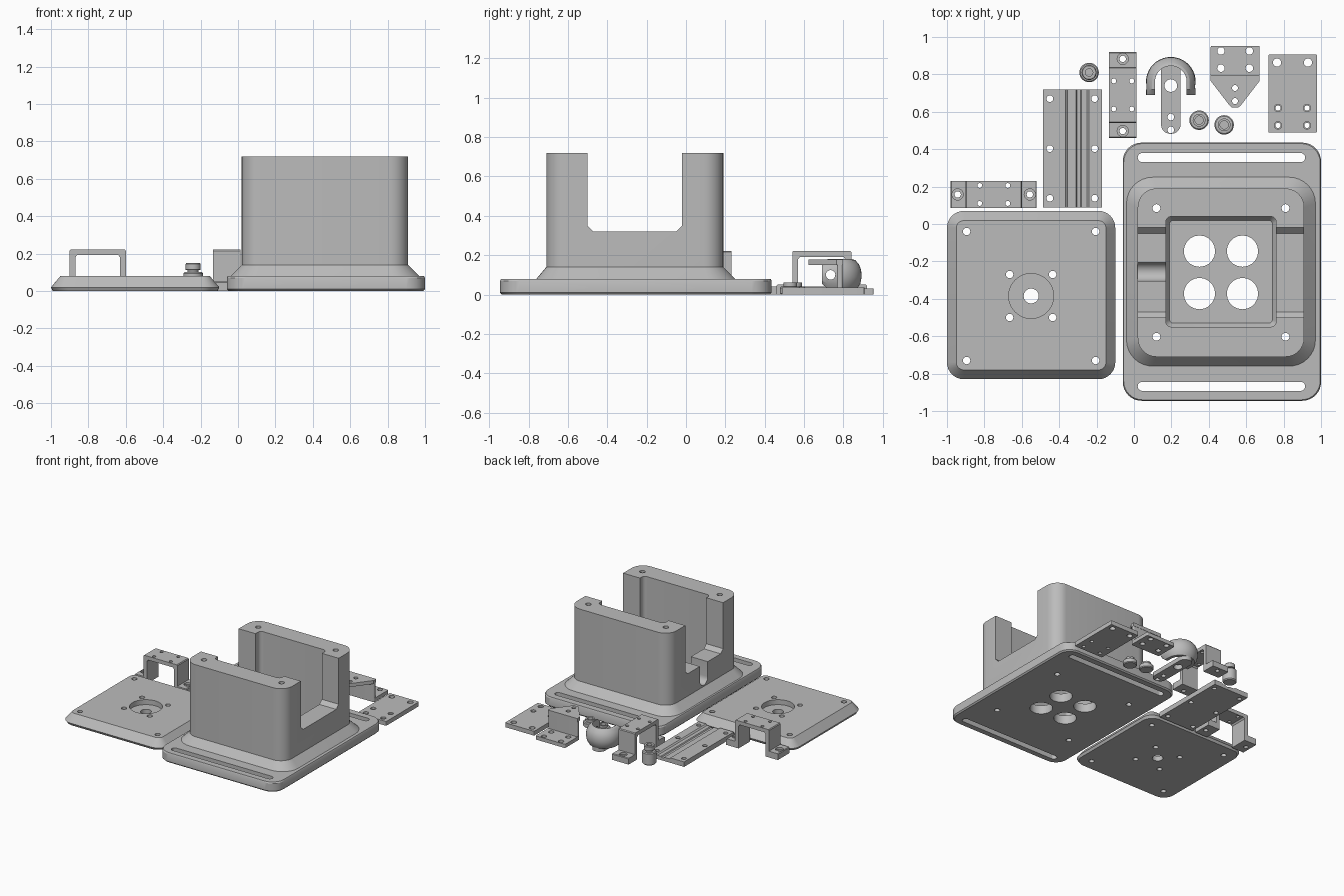
import bpy, bmesh, math

if "Cube" in bpy.data.objects:
    bpy.data.objects.remove(bpy.data.objects["Cube"])

grey = bpy.data.materials.new("plain grey")
grey.diffuse_color = (0.5, 0.5, 0.5, 1)
grey.use_nodes = True
grey.node_tree.nodes["Principled BSDF"].inputs["Base Color"].default_value = grey.diffuse_color


def make(name, rings, closed=False):
    """Solid skinned through equal-length rings of 3D points."""
    bm = bmesh.new()
    vs = [[bm.verts.new(p) for p in r] for r in rings]
    n = len(vs[0])
    for a, b in zip(vs, vs[1:]):
        for i in range(n):
            j = (i + 1) % n
            bm.faces.new((a[i], a[j], b[j], b[i]))
    bm.faces.new(vs[0])
    bm.faces.new(vs[-1])
    bmesh.ops.recalc_face_normals(bm, faces=bm.faces)
    me = bpy.data.meshes.new(name)
    bm.to_mesh(me)
    bm.free()
    ob = bpy.data.objects.new(name, me)
    bpy.context.collection.objects.link(ob)
    me.materials.append(grey)
    return ob


def rrect(x0, x1, y0, y1, r, z, n=8):
    """Rounded rectangle ring at height z."""
    pts = []
    for k, (cx, cy) in enumerate(((x1 - r, y1 - r), (x0 + r, y1 - r),
                                  (x0 + r, y0 + r), (x1 - r, y0 + r))):
        for i in range(n + 1):
            a = math.pi / 2 * (k + i / n)
            pts.append((cx + r * math.cos(a), cy + r * math.sin(a), z))
    return pts


def block(name, x0, x1, y0, y1, z0, z1, r=0.008):
    return make(name, [rrect(x0, x1, y0, y1, r, z) for z in (z0, z1)])


def prism(name, axis, pts, a, b):
    """Extrude a 2D outline along an axis from a to b."""
    place = {'x': lambda u, v, w: (w, u, v), 'y': lambda u, v, w: (u, w, v),
             'z': lambda u, v, w: (u, v, w)}[axis]
    return make(name, [[place(u, v, w) for u, v in pts] for w in (a, b)])


def rod(axis, u, v, r, a, b, n=32):
    return prism("cutter", axis, [(u + r * math.cos(i * math.tau / n),
                                   v + r * math.sin(i * math.tau / n)) for i in range(n)], a, b)


def lathe(name, x, y, prof, n=32):
    return make(name, [[(x + r * math.cos(i * math.tau / n), y + r * math.sin(i * math.tau / n), z)
                        for i in range(n)] for r, z in prof])


def finish(ob, cutters=(), joins=()):
    """Cut and join helper solids, then shade."""
    jobs = [(o, 'UNION') for o in joins] + [(o, 'DIFFERENCE') for o in cutters]
    for o, op in jobs:
        m = ob.modifiers.new("cut", 'BOOLEAN')
        m.operation, m.solver, m.object = op, 'EXACT', o
    if jobs:
        bpy.context.view_layer.update()
        dg = bpy.context.evaluated_depsgraph_get()
        me = bpy.data.meshes.new_from_object(ob.evaluated_get(dg))
        ob.modifiers.clear()
        ob.data = me
        for o, _ in jobs:
            bpy.data.objects.remove(o)
    ob.data.shade_smooth()
    ob.data.set_sharp_from_angle(angle=math.radians(28))
    return ob


def holes(pts, r, a=-0.1, b=1.0):
    return [rod('z', x, y, r, a, b, 20) for x, y in pts]


def grid(xs, ys):
    return [(x, y) for x in xs for y in ys]


# Housing: slotted base plate, flare and tall walls
housing = make("housing", [
    rrect(-0.05, 0.99, -0.935, 0.425, 0.095, 0), rrect(-0.06, 1.0, -0.945, 0.435, 0.1, 0.01),
    rrect(-0.06, 1.0, -0.945, 0.435, 0.1, 0.07), rrect(-0.055, 0.995, -0.94, 0.43, 0.1, 0.08),
    rrect(-0.04, 0.97, -0.76, 0.25, 0.14, 0.08), rrect(0.02, 0.91, -0.71, 0.19, 0.1, 0.14),
    rrect(0.02, 0.91, -0.71, 0.19, 0.1, 0.72)])
pocket = make("cutter", [rrect(0.19, 0.74, -0.53, 0.02, 0.02, 0.07),
                         rrect(0.17, 0.76, -0.55, 0.04, 0.03, 0.1),
                         rrect(0.17, 0.76, -0.55, 0.04, 0.03, 0.9)])
notch = prism("cutter", 'x', [(-0.5, 0.9), (-0.5, 0.35), (-0.47, 0.32), (-0.05, 0.32),
                              (-0.02, 0.35), (-0.02, 0.9)], -0.2, 1.2)
# Rounded cable channel in the left wall
arc = [(-0.255 + 0.05 * math.cos(math.pi + i * math.pi / 12),
        0.2 + 0.05 * math.sin(math.pi + i * math.pi / 12)) for i in range(13)]
channel = prism("cutter", 'x', [(-0.305, 0.4)] + arc + [(-0.205, 0.4)], -0.1, 0.3)
slots = [make("cutter", [rrect(0.02, 0.915, y - 0.024, y + 0.024, 0.0235, z) for z in (-0.1, 0.2)])
         for y in (0.355, -0.868)]
finish(housing, [pocket, notch, channel] + slots
       + holes(grid((0.35, 0.58), (-0.145, -0.372)), 0.084, b=0.3)
       + holes(grid((0.12, 0.81), (0.085, -0.603)), 0.021))

# Cover plate with sloped rim and centre recess
cover = make("cover_plate", [
    rrect(-0.99, -0.11, -0.82, 0.06, 0.09, 0), rrect(-1.0, -0.1, -0.83, 0.07, 0.09, 0.02),
    rrect(-0.95, -0.15, -0.78, 0.018, 0.04, 0.08)])
finish(cover, [rod('z', -0.55, -0.385, 0.12, 0.04, 0.2, 48)]
       + holes([(-0.55, -0.385)], 0.04)
       + holes(grid((-0.665, -0.435), (-0.27, -0.5)), 0.02)
       + holes(grid((-0.895, -0.205), (-0.04, -0.73)), 0.02))


def bridge(name, cx, cy, turned):
    """Bridge bracket: two feet, two legs and a drilled top."""
    half = [(0.23, 0), (0.23, 0.045), (0.225, 0.05), (0.15, 0.05), (0.15, 0.215), (0.145, 0.222)]
    inner = [(0.12, 0), (0.12, 0.18), (0.11, 0.192)]
    pts = half + [(-u, v) for u, v in half[::-1]]
    pts += [(-u, v) for u, v in inner] + inner[::-1]
    c = cy if turned else cx
    w = cx if turned else cy
    ob = prism(name, 'x' if turned else 'y', [(c + u, v) for u, v in pts], w - 0.073, w + 0.073)

    def at(us, vs):
        return [(cx + v, cy + u) if turned else (cx + u, cy + v) for u, v in grid(us, vs)]
    finish(ob, holes(at((-0.193, 0.193), (0,)), 0.017)
           + holes(at((-0.193, 0.193), (0,)), 0.03, 0.035)
           + holes(at((-0.075, 0.075), (-0.048, 0.048)), 0.013, 0.1))


bridge("bridge_bracket_left", -0.75, 0.158, False)
bridge("bridge_bracket_back", -0.06, 0.69, True)

# Rail plate with stepped centre groove
rail = prism("rail_plate", 'y', [(-0.487, 0), (-0.172, 0), (-0.172, 0.04), (-0.24, 0.04),
                                 (-0.25, 0.03), (-0.28, 0.03), (-0.285, 0.022), (-0.305, 0.022),
                                 (-0.31, 0.03), (-0.355, 0.03), (-0.365, 0.04), (-0.487, 0.04)],
             0.088, 0.72)
finish(rail, holes(grid((-0.45, -0.21), (0.67, 0.403, 0.138)), 0.018))

# Fork: rounded U-shaped hood with a flat drilled stem
path = [(1, 0, 0.69), (1, 0, 0.72)] + [(math.cos(i * math.pi / 20), math.sin(i * math.pi / 20), 0.76)
                                      for i in range(21)] + [(-1, 0, 0.72), (-1, 0, 0.69)]
section = [(0.085, 0.03), (0.11, 0.03), (0.126, 0.055), (0.133, 0.09), (0.13, 0.125),
           (0.118, 0.155), (0.1, 0.175), (0.085, 0.18)]
rings = [[(0.197 + r * c, y + r * s, 0.1 + (z - 0.1) * (0.65 if y == 0.69 else 1))
          for r, z in section] for c, s, y in path]
fork = make("fork_hood", rings)
finish(fork, [rod('x', 0.735, 0.1, 0.024, 0, 0.4)])
stem = make("fork_stem", [rrect(0.145, 0.249, 0.482, 0.87, 0.05, z) for z in (0, 0.035)])
finish(stem, holes([(0.197, 0.572), (0.197, 0.503)], 0.018) + holes([(0.197, 0.74)], 0.034))

# Step bracket: low foot, upright and raised tapered tongue
foot = block("step_bracket", 0.41, 0.672, 0.77, 0.953, 0, 0.03)
upright = block("cutter", 0.412, 0.67, 0.768, 0.795, 0.01, 0.16)
tongue = prism("cutter", 'z', [(0.41, 0.797), (0.41, 0.765), (0.51, 0.635), (0.525, 0.622),
                               (0.557, 0.622), (0.572, 0.635), (0.672, 0.765), (0.672, 0.797)],
               0.15, 0.178)
finish(foot, holes(grid((0.465, 0.617), (0.925, 0.833)), 0.02)
       + holes([(0.54, 0.727), (0.54, 0.657)], 0.016), [upright, tongue])

# Flat mounting plate
flat = block("mounting_plate", 0.718, 0.978, 0.488, 0.906, 0, 0.035, 0.006)
finish(flat, holes(grid((0.765, 0.93), (0.863,)), 0.022)
       + holes(grid((0.77, 0.925), (0.62, 0.527)), 0.014)
       + holes(grid((0.77, 0.925), (0.62, 0.527)), 0.02, 0.022))

# Tall post and two short bushings
post = lathe("tall_post", -0.24, 0.81, [(0.045, 0), (0.052, 0.008), (0.052, 0.095), (0.046, 0.102),
                                       (0.03, 0.102), (0.03, 0.112), (0.04, 0.114), (0.04, 0.145),
                                       (0.036, 0.15)])
finish(post, holes([(-0.24, 0.81)], 0.02, 0.11))
for i, (x, y) in enumerate(((0.348, 0.555), (0.482, 0.53))):
    bush = lathe("bushing_%d" % (i + 1), x, y, [(0.046, 0), (0.052, 0.006), (0.052, 0.034),
                                              (0.046, 0.04), (0.034, 0.042), (0.034, 0.06)])
    finish(bush, holes([(x, y)], 0.022, 0.015))
